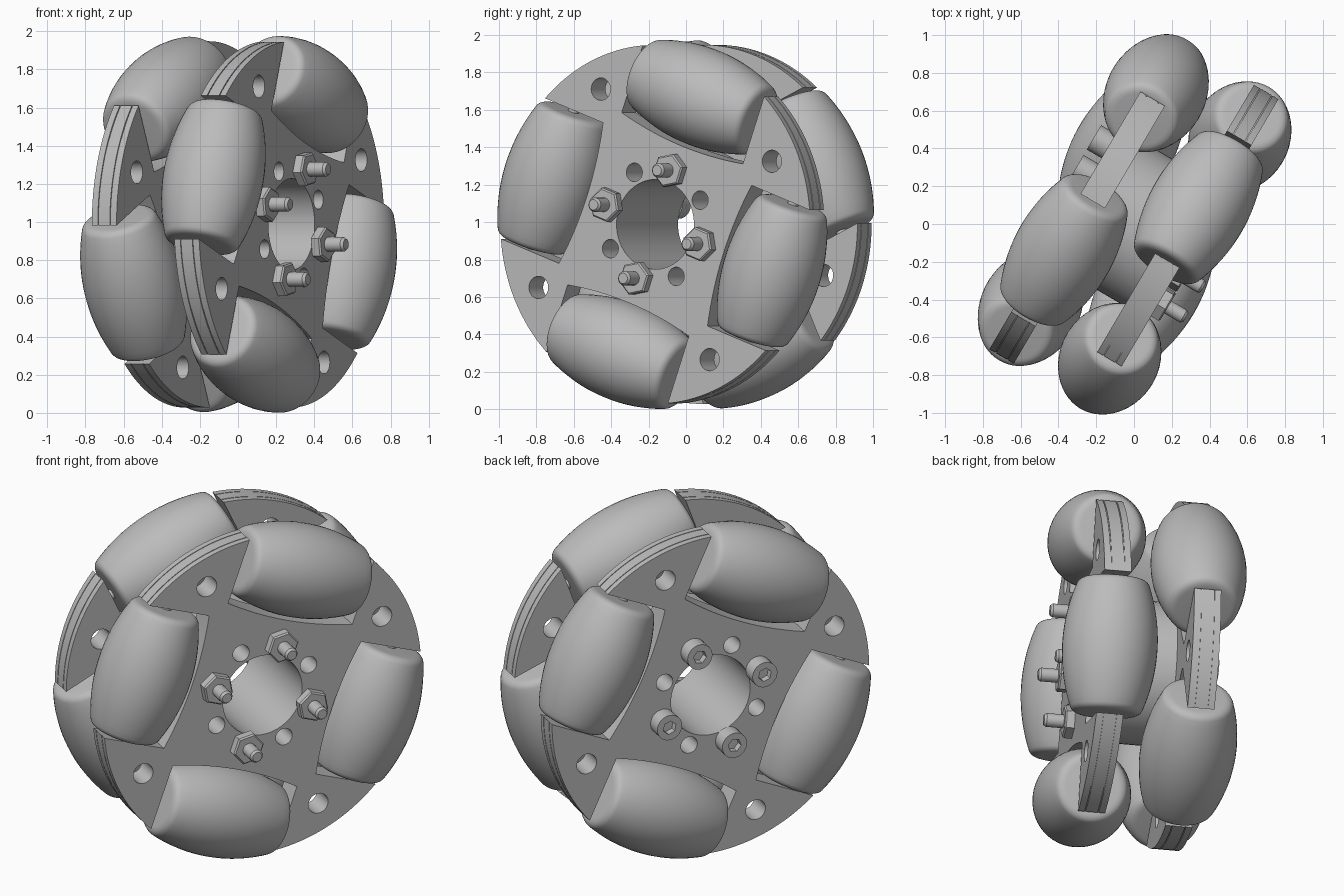
import bpy, bmesh
from math import sin, cos, pi, radians, sqrt, asin
from mathutils import Matrix, Vector

cube = bpy.data.objects.get("Cube")
if cube:
    bpy.data.objects.remove(cube, do_unlink=True)

# Wheel frame: local x lies across the wheel, local y is up, local z is the axle
HEIGHT = 0.988
YAW = radians(59.6)
WHEEL = Matrix(((cos(YAW), 0, sin(YAW), 0), (sin(YAW), 0, -cos(YAW), 0),
                (0, 1, 0, HEIGHT), (0, 0, 0, 1)))

RIM, RUN = 0.96, 0.987        # plate radius, rolling radius
ROLLER_MID = 0.724            # distance of roller axis from the axle
POCKET = 0.40                 # half length of a roller pocket
BORE, BOLT_RING = 0.24, 0.307
INNER, OUTER = 0.175, 0.325   # plate faces along the axle
FRONT_TURN, BACK_TURN = radians(70), radians(115)

grey = bpy.data.materials.new("plain_grey")
grey.use_nodes = True
grey.diffuse_color = (0.5, 0.5, 0.5, 1)
grey.node_tree.nodes["Principled BSDF"].inputs["Base Color"].default_value = (0.5, 0.5, 0.5, 1)


def add(name, bm, matrix=Matrix()):
    """Finish a bmesh as a shaded object placed in the wheel frame."""
    bmesh.ops.remove_doubles(bm, verts=bm.verts, dist=0.0001)
    bmesh.ops.recalc_face_normals(bm, faces=bm.faces)
    mesh = bpy.data.meshes.new(name)
    bm.to_mesh(mesh)
    bm.free()
    mesh.materials.clear()
    mesh.materials.append(grey)
    for p in mesh.polygons:
        p.use_smooth = True
        p.material_index = 0
    mesh.set_sharp_from_angle(angle=radians(30))
    obj = bpy.data.objects.new(name, mesh)
    bpy.context.collection.objects.link(obj)
    obj.matrix_world = WHEEL @ matrix
    return obj


def circle(r, n=32, cx=0.0, cy=0.0):
    return [(cx + r * cos(2 * pi * i / n), cy + r * sin(2 * pi * i / n)) for i in range(n)]


def ring_of_holes(count, dist, r, turn):
    return [circle(r, 24, dist * cos(turn + 2 * pi * i / count), dist * sin(turn + 2 * pi * i / count))
            for i in range(count)]


def slab(bm, loops, low, high):
    """Add a flat shape with holes, extruded between two heights."""
    curve = bpy.data.curves.new("outline", 'CURVE')
    curve.dimensions = '2D'
    curve.fill_mode = 'BOTH'
    curve.extrude = (high - low) / 2
    for loop in loops:
        spline = curve.splines.new('POLY')
        spline.points.add(len(loop) - 1)
        for point, (x, y) in zip(spline.points, loop):
            point.co = (x, y, 0, 1)
        spline.use_cyclic_u = True
    temp = bpy.data.objects.new("outline", curve)
    bpy.context.collection.objects.link(temp)
    deps = bpy.context.evaluated_depsgraph_get()
    mesh = bpy.data.meshes.new_from_object(temp.evaluated_get(deps), depsgraph=deps)
    mesh.transform(Matrix.Translation((0, 0, (low + high) / 2)))
    bm.from_mesh(mesh)
    bpy.data.objects.remove(temp, do_unlink=True)
    bpy.data.curves.remove(curve)
    bpy.data.meshes.remove(mesh)


def lathe(name, profile, segments, matrix):
    """Revolve (radius, height) points and cap both ends."""
    bm = bmesh.new()
    rings = [[bm.verts.new((x, y, h)) for x, y in circle(r, segments)] for r, h in profile]
    for a, b in zip(rings, rings[1:]):
        for i in range(segments):
            j = (i + 1) % segments
            bm.faces.new((a[i], a[j], b[j], b[i]))
    bm.faces.new(rings[0])
    bm.faces.new(rings[-1])
    return add(name, bm, matrix)


def plate_outline(rim, turn):
    """Rim arcs with four curved roller pockets cut in from the edge."""
    points = []
    half = asin(POCKET / rim)
    for k in range(4):
        a = turn + k * pi / 2
        for i in range(17):
            t = POCKET * (i / 8 - 1)
            r = 0.45 + 0.25 * t * t
            points.append((r * cos(a) - t * sin(a), r * sin(a) + t * cos(a)))
        for i in range(17):
            b = a + half + (pi / 2 - 2 * half) * i / 16
            points.append((rim * cos(b), rim * sin(b)))
    return points


# Roller profile: barrel arc with rounded ends
half_profile = []
for i in range(11):
    t = 0.345 * i / 10
    half_profile.append((sqrt(RUN ** 2 - t * t) - ROLLER_MID, t))
start, bend, end = Vector(half_profile[-1]), Vector((0.188, 0.377)), Vector((0.145, 0.377))
for i in range(1, 7):
    s = i / 6
    half_profile.append(tuple(start * (1 - s) ** 2 + bend * 2 * s * (1 - s) + end * s * s))
barrel = [(r, -h) for r, h in reversed(half_profile[1:])] + half_profile

# Two wheel halves, each a layered plate carrying four rollers
for side, sign, turn in (("front", 1, FRONT_TURN), ("back", -1, BACK_TURN)):
    bm = bmesh.new()
    inner_loops = [circle(BORE, 64)]
    inner_loops += ring_of_holes(4, 0.798, 0.06, turn + pi / 4)
    inner_loops += ring_of_holes(4, BOLT_RING, 0.05, FRONT_TURN + pi / 4)
    cuts = (0, 0.036, 0.041, 0.109, 0.114, 0.15)
    for i, (a, b) in enumerate(zip(cuts, cuts[1:])):
        rim = RIM - (0.006 if i % 2 else 0)
        low, high = sorted((sign * (INNER + a), sign * (INNER + b)))
        slab(bm, [plate_outline(rim, turn)] + inner_loops, low, high)
    add(side + "_plate", bm)

    for k in range(4):
        place = (Matrix.Translation((0, 0, sign * (INNER + OUTER) / 2))
                 @ Matrix.Rotation(turn + k * pi / 2, 4, 'Z')
                 @ Matrix.Translation((ROLLER_MID, 0, 0))
                 @ Matrix.Rotation(pi / 2, 4, 'X'))
        lathe(f"{side}_roller_{k + 1}", barrel, 48, place)
        lathe(f"{side}_roller_pin_{k + 1}", [(0.03, -0.42), (0.03, 0.42)], 16, place)

# Hub spacer between the plates
bm = bmesh.new()
slab(bm, [circle(0.4, 64), circle(BORE, 64)]
     + ring_of_holes(4, BOLT_RING, 0.05, FRONT_TURN + pi / 4), -INNER, INNER)
add("hub_spacer", bm)

# Bolts with hex nuts in front and socket heads behind
for k in range(4):
    place = Matrix.Rotation(FRONT_TURN + k * pi / 2, 4, 'Z') @ Matrix.Translation((BOLT_RING, 0, 0))
    lathe(f"bolt_shaft_{k + 1}", [(0.038, -0.36), (0.038, 0.473), (0.028, 0.487)], 24, place)
    lathe(f"hex_nut_{k + 1}", [(0.093, OUTER), (0.093, 0.37), (0.084, 0.378)], 6, place)
    lathe(f"bolt_head_{k + 1}", [(0.075, -OUTER), (0.075, -0.375)], 32, place)
    bm = bmesh.new()
    slab(bm, [circle(0.075), circle(0.04, 6)], -0.415, -0.375)
    add(f"bolt_head_socket_{k + 1}", bm, place)
